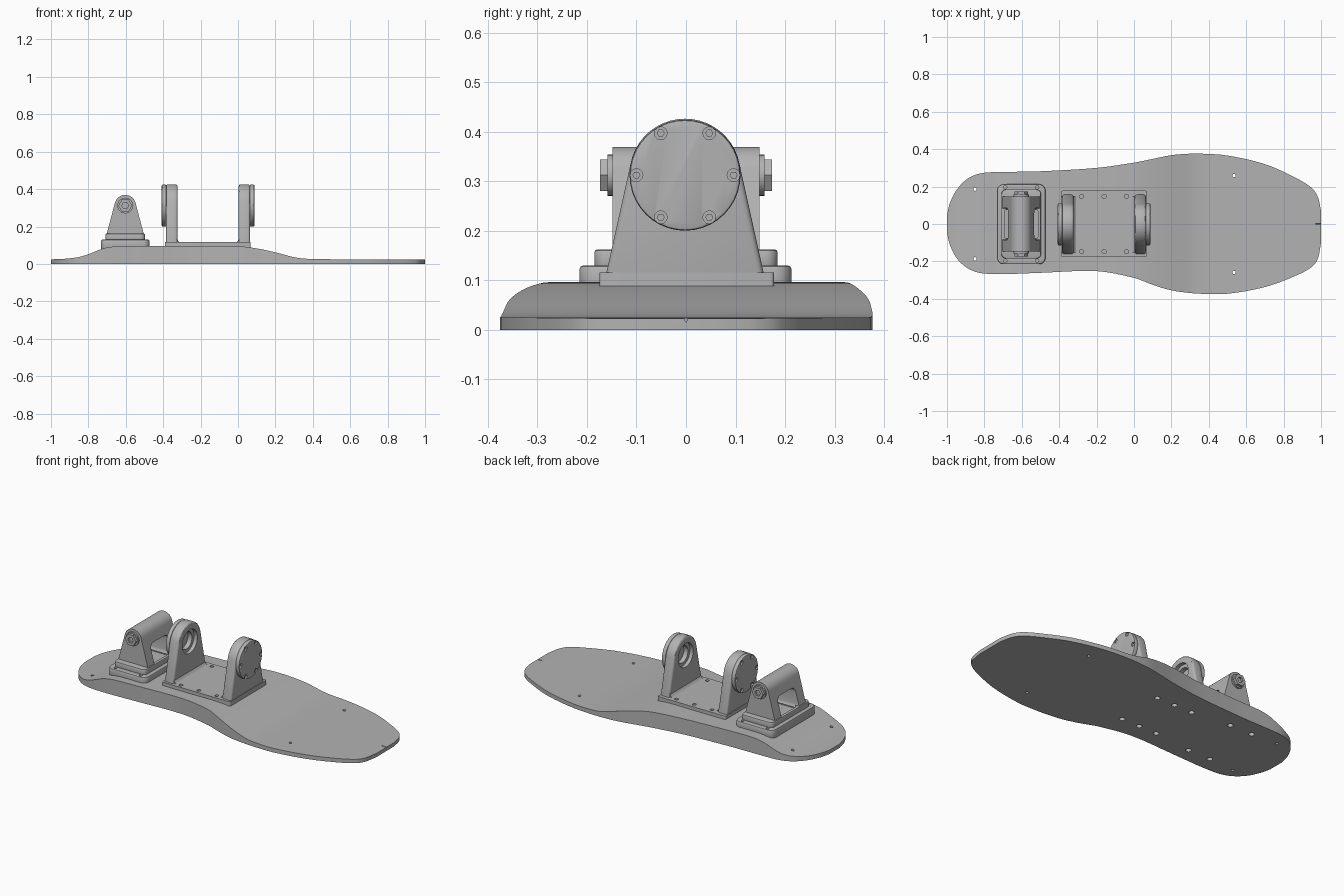
import bpy, bmesh, math
from mathutils import Vector, Matrix

if "Cube" in bpy.data.objects:
    bpy.data.objects.remove(bpy.data.objects["Cube"])

GREY = (0.45, 0.45, 0.45, 1)
grey = bpy.data.materials.new("light grey")
grey.use_nodes = True
grey.diffuse_color = GREY
grey.node_tree.nodes["Principled BSDF"].inputs["Base Color"].default_value = GREY


def finish(name, bm):
    bmesh.ops.recalc_face_normals(bm, faces=bm.faces)
    me = bpy.data.meshes.new(name)
    bm.to_mesh(me)
    bm.free()
    ob = bpy.data.objects.new(name, me)
    bpy.context.collection.objects.link(ob)
    me.materials.append(grey)
    return ob


def activate(ob):
    bpy.ops.object.select_all(action='DESELECT')
    ob.select_set(True)
    bpy.context.view_layer.objects.active = ob


def smooth(ob, angle=30):
    activate(ob)
    bpy.ops.object.shade_smooth_by_angle(angle=math.radians(angle))


def bevel(ob, width, segments=3, angle=40):
    m = ob.modifiers.new("bevel", 'BEVEL')
    m.width, m.segments = width, segments
    m.limit_method, m.angle_limit = 'ANGLE', math.radians(angle)
    activate(ob)
    bpy.ops.object.modifier_apply(modifier=m.name)


def cut(ob, cutter):
    m = ob.modifiers.new("cut", 'BOOLEAN')
    m.operation, m.solver, m.object = 'DIFFERENCE', 'EXACT', cutter
    activate(ob)
    bpy.ops.object.modifier_apply(modifier=m.name)
    bpy.data.objects.remove(cutter)


def prism(name, loop, axis, a, b):
    """Extrude a 2D loop along an axis: x takes (y, z), y takes (x, z), z takes (x, y)."""
    place = {'x': lambda u, v, t: (t, u, v), 'y': lambda u, v, t: (u, t, v),
             'z': lambda u, v, t: (u, v, t)}[axis]
    bm = bmesh.new()
    lo, hi = [[bm.verts.new(place(u, v, t)) for u, v in loop] for t in (a, b)]
    bm.faces.new(lo)
    bm.faces.new(hi)
    n = len(loop)
    for i in range(n):
        j = (i + 1) % n
        bm.faces.new((lo[i], lo[j], hi[j], hi[i]))
    return finish(name, bm)


def arc(cu, cv, r, a0, a1, n):
    return [(cu + r * math.cos(math.radians(a0 + (a1 - a0) * i / n)),
             cv + r * math.sin(math.radians(a0 + (a1 - a0) * i / n))) for i in range(n + 1)]


def circle(cu, cv, r, n=24):
    return arc(cu, cv, r, 0, 360 * (n - 1) / n, n - 1)


def round_rect(x0, x1, y0, y1, r):
    return (arc(x1 - r, y1 - r, r, 0, 90, 5) + arc(x0 + r, y1 - r, r, 90, 180, 5)
            + arc(x0 + r, y0 + r, r, 180, 270, 5) + arc(x1 - r, y0 + r, r, 270, 360, 5))


def round_top(c, z, r, foot, base, tilt, n=20):
    """Tapered upright outline with a round head."""
    return [(c - foot, base), (c + foot, base)] + arc(c, z, r, tilt, 180 - tilt, n)


def holes(points, r, z0, z1, n=16):
    """One joined cutter of vertical pegs."""
    bm = bmesh.new()
    for x, y in points:
        bmesh.ops.create_cone(bm, cap_ends=True, segments=n, radius1=r, radius2=r,
                              depth=z1 - z0, matrix=Matrix.Translation((x, y, (z0 + z1) / 2)))
    return finish("hole_cutter", bm)


# Foot plate: stations of x, left edge, right edge, top height
stations = [(-1, .05, -.05, .024), (-.985, .11, -.11, .025), (-.95, .18, -.18, .026),
            (-.9, .235, -.23, .030), (-.85, .262, -.255, .037), (-.8, .274, -.265, .052),
            (-.72, .278, -.268, .083), (-.65, .279, -.267, .094), (-.5, .282, -.261, .095),
            (-.2, .3, -.252, .095), (0, .328, -.288, .095), (.1, .348, -.325, .083),
            (.2, .368, -.355, .062), (.3, .376, -.369, .036), (.36, .376, -.373, .028),
            (.5, .366, -.373, .025), (.7, .32, -.337, .025), (.85, .254, -.283, .024),
            (.95, .193, -.23, .024), (.985, .14, -.18, .023), (1, .07, -.1, .023)]
rows = []
for i in range(len(stations) - 1):
    p1, p2 = Vector(stations[i]), Vector(stations[i + 1])
    p0 = Vector(stations[max(i - 1, 0)])
    p3 = Vector(stations[min(i + 2, len(stations) - 1)])
    # tangents scaled to uneven spacing keep the outline monotone
    h = p2[0] - p1[0]
    m1, m2 = (p2 - p0) * (h / (p2[0] - p0[0])), (p3 - p1) * (h / (p3[0] - p1[0]))
    for k in range(4):
        t = k / 4
        q = (p1 * (2*t**3 - 3*t**2 + 1) + m1 * (t**3 - 2*t**2 + t)
             + p2 * (3*t**2 - 2*t**3) + m2 * (t**3 - t**2))
        q[0] = p1[0] + h * t
        rows.append(q)
rows.append(Vector(stations[-1]))
bm = bmesh.new()
rings = [[bm.verts.new(p) for p in ((x, l, 0), (x, l, z), (x, r, z), (x, r, 0))]
         for x, l, r, z in rows]
for a, b in zip(rings, rings[1:]):
    for i in range(4):
        j = (i + 1) % 4
        bm.faces.new((a[i], a[j], b[j], b[i]))
bm.faces.new(rings[0])
bm.faces.new(rings[-1])
foot = finish("foot_plate", bm)

# Screw holes through the plate, counterbores below and a centre notch at the toe
cut(foot, holes([(x, s * y) for x, y in ((-.85, .186), (.535, .259)) for s in (1, -1)],
                .009, -.1, .2))
cut(foot, holes([(x, s * .148) for x in (-.04, -.16, -.28) for s in (1, -1)]
                + [(x, s * .175) for x in (-.53, -.68) for s in (1, -1)], .016, -.05, .07))
cut(foot, prism("notch", [(-.006, .03), (0, .014), (.006, .03)], 'x', .97, 1.05))
smooth(foot, 25)

# Fork bracket: base plate with six screw holes
plate = prism("fork_base", round_rect(-.39, .068, -.175, .178, .008), 'z', .083, .116)
cut(plate, holes([(x, s * .148) for x in (-.04, -.16, -.28) for s in (1, -1)], .011, .09, .2))
smooth(plate)

# Fork cheeks with blind bearing bores and outer caps
MID, CY, CZ = -.16, -.002, .314
for side, label in ((1, "left"), (-1, "right")):
    def at(d):
        return MID + side * d
    cheek = prism(label + "_cheek", round_top(CY, CZ, .112, .162, .1, 10), 'x', at(.163), at(.225))
    bevel(cheek, .012)
    cut(cheek, prism("bore", circle(CY, CZ, .072, 32), 'x', at(.1), at(.212)))
    smooth(cheek)
    fillet = prism(label + "_cheek_fillet",
                   [(at(.17), .11), (at(.147), .115), (at(.158), .12), (at(.163), .133), (at(.17), .14)],
                   'y', CY - .15, CY + .15)
    smooth(fillet, 60)
    # Raised ring inside the bore
    ring = prism(label + "_bearing_ring", circle(CY, CZ, .0725, 32), 'x', at(.185), at(.213))
    cut(ring, prism("ring_bore", circle(CY, CZ, .052, 32), 'x', at(.15), at(.3)))
    smooth(ring)
    # Cap with six screw pockets round the rim
    cap = prism(label + "_bearing_cap", circle(CY, CZ - .002, .112, 40), 'x', at(.222), at(.248))
    bevel(cap, .006, 2)
    for k in range(6):
        a = math.radians(60 * k)
        u, v = CY + .098 * math.cos(a), CZ - .002 + .098 * math.sin(a)
        cut(cap, prism("pocket", circle(u, v, .013, 12), 'x', at(.236), at(.3)))
        screw = prism(label + "_cap_screw", circle(u, v, .008, 6), 'x', at(.23), at(.242))
    smooth(cap)

# Heel mount: stepped base
HX = -.603
base = prism("heel_mount_base", round_rect(HX - .13, HX + .13, -.215, .213, .035), 'z', .075, .13)
bevel(base, .008, 2, 60)
cut(base, holes([(HX + s * .085, t * .196) for s in (1, -1) for t in (1, -1)], .009, .11, .2))
smooth(base)
step = prism("heel_mount_step", round_rect(HX - .106, HX + .106, -.185, .185, .025), 'z', .12, .162)
bevel(step, .006, 2, 60)

# Heel mount: tapered frame with round crest and a window through it
frame = prism("heel_mount_frame", round_top(HX, .312, .057, .102, .15, 13, 16), 'y', -.148, .148)
window = prism("window", [(p, q) for p, q in round_rect(-.085, .085, .14, .272, .03)],
               'x', HX - .2, HX + .2)
cut(frame, window)
cut(step, prism("well", round_rect(HX - .09, HX + .09, -.085, .085, .025), 'z', .14, .2))
smooth(step)
smooth(frame)

# Pivot tube seen through the window, with hex bolts at both ends
tube = prism("pivot_tube", circle(HX, .312, .05, 28), 'y', -.145, .145)
smooth(tube)
for s, label in ((1, "back"), (-1, "front")):
    washer = prism(label + "_pivot_washer", circle(HX, .312, .042, 24), 'y', s * .14, s * .158)
    smooth(washer)
    bolt = prism(label + "_pivot_bolt", circle(HX, .312, .037, 6), 'y', s * .15, s * .174)
    cut(bolt, prism("socket", circle(HX, .312, .018, 6), 'y', s * .162, s * .2))
